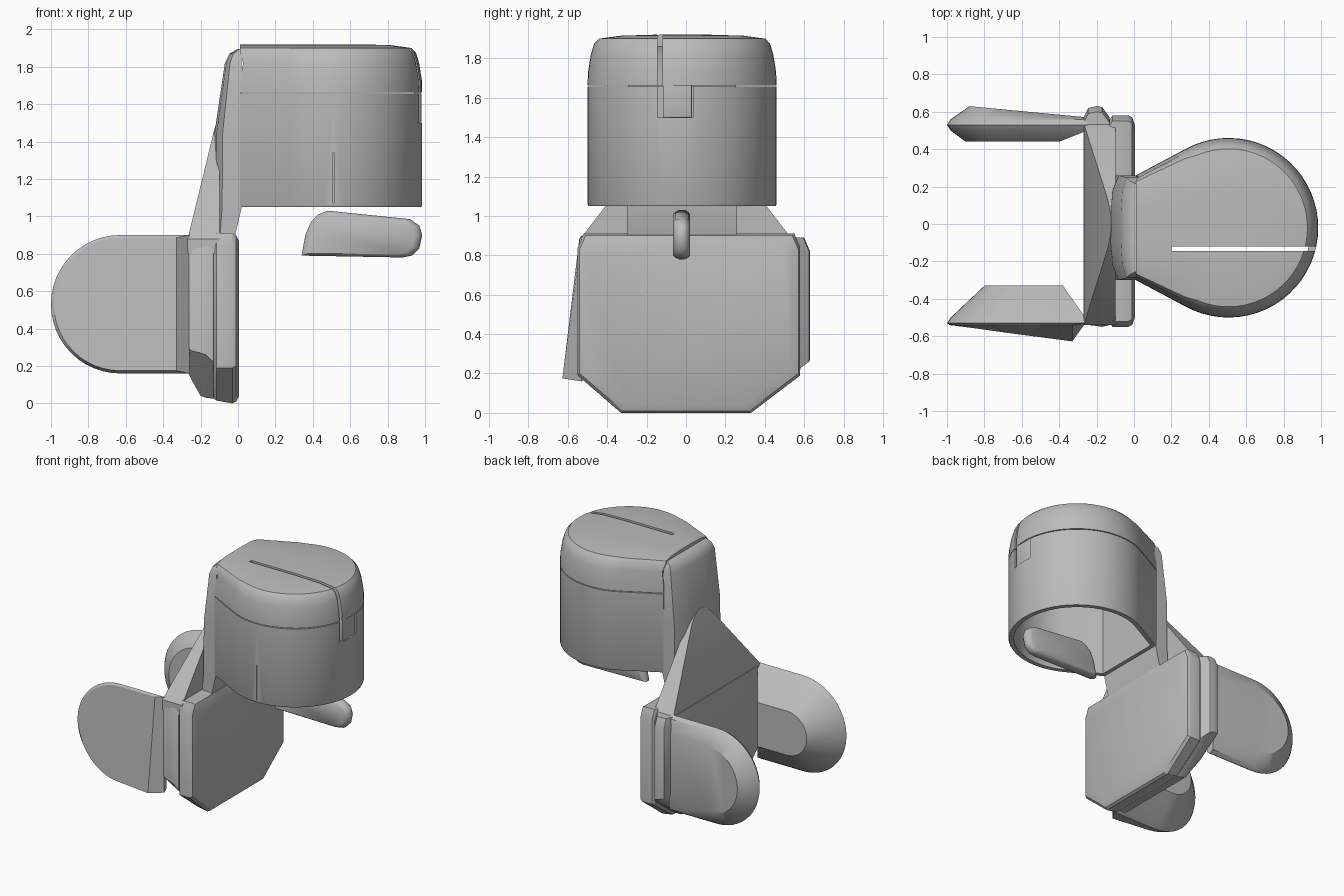
import bpy, bmesh, math
from mathutils import Vector

cube = bpy.data.objects.get("Cube")
if cube:
    bpy.data.objects.remove(cube, do_unlink=True)

grey = bpy.data.materials.new("plain grey")
grey.use_nodes = True
GREY = (0.5, 0.5, 0.5, 1)
grey.diffuse_color = GREY
grey.node_tree.nodes["Principled BSDF"].inputs["Base Color"].default_value = GREY


def activate(ob):
    bpy.ops.object.select_all(action='DESELECT')
    ob.select_set(True)
    bpy.context.view_layer.objects.active = ob


def loft(name, rings, bevel=0.0):
    """Closed skin through equal-sized rings of points, capped at both ends."""
    bm = bmesh.new()
    loops = [[bm.verts.new(p) for p in ring] for ring in rings]
    for a, b in zip(loops, loops[1:]):
        for i in range(len(a)):
            j = (i + 1) % len(a)
            bm.faces.new((a[i], a[j], b[j], b[i]))
    bm.faces.new(loops[0])
    bm.faces.new(loops[-1])
    bmesh.ops.recalc_face_normals(bm, faces=bm.faces)
    mesh = bpy.data.meshes.new(name)
    bm.to_mesh(mesh)
    bm.free()
    mesh.materials.append(grey)
    ob = bpy.data.objects.new(name, mesh)
    bpy.context.collection.objects.link(ob)
    if bevel:
        mod = ob.modifiers.new("soft_edges", 'BEVEL')
        mod.width, mod.segments, mod.limit_method = bevel, 3, 'ANGLE'
        activate(ob)
        bpy.ops.object.modifier_apply(modifier=mod.name)
    return ob


def box(name, x, y, z, bevel=0.0):
    ring = [(x[0], y[0]), (x[1], y[0]), (x[1], y[1]), (x[0], y[1])]
    return loft(name, [[(px, py, h) for px, py in ring] for h in z], bevel)


def cut(ob, x, y, z):
    cutter = box("cutter", x, y, z)
    cutter.hide_render = True
    mod = ob.modifiers.new("cut", 'BOOLEAN')
    mod.operation, mod.object, mod.solver = 'DIFFERENCE', cutter, 'EXACT'
    activate(ob)
    bpy.ops.object.modifier_apply(modifier=mod.name)
    bpy.data.objects.remove(cutter, do_unlink=True)


def smooth(ob, angle=32):
    activate(ob)
    bpy.ops.object.shade_smooth_by_angle(angle=math.radians(angle))


# Teardrop housing outline
CX, CY, R = 0.505, -0.02, 0.48
outline = [(0.01, -0.3)]
for i in range(41):
    a = math.radians(-119 + 238 * i / 40)
    outline.append((CX + R * math.cos(a), CY + R * math.sin(a)))
outline.append((0.01, 0.26))


def tear(scale, z, pin=False):
    ring = []
    for x, y in outline:
        sx = 1 if pin and x < 0.3 else scale
        ring.append((CX + (x - CX) * sx, CY + (y - CY) * scale, z))
    return ring


# Hollow lower housing, a tube open at the bottom
body = loft("housing_body", [tear(0.92, 1.05), tear(0.99, 1.05), tear(1, 1.06),
                             tear(1, 1.657), tear(0.92, 1.657), tear(0.92, 1.05)])
bm = bmesh.new()
bm.from_mesh(body.data)
bm.faces.ensure_lookup_table()
caps = [f for f in bm.faces if len(f.verts) > 4]
bmesh.ops.delete(bm, geom=caps, context='FACES_ONLY')
bmesh.ops.remove_doubles(bm, verts=bm.verts, dist=0.0005)
bmesh.ops.recalc_face_normals(bm, faces=bm.faces)
bm.to_mesh(body.data)
bm.free()
cut(body, (0.85, 1.1), (-0.145, 0.035), (1.5, 1.75))
cut(body, (0.507, 0.514), (-0.55, -0.485), (1.07, 1.34))
smooth(body)

# Domed hollow lid with a slit
lid = loft("housing_lid", [tear(0.88, 1.86), tear(0.92, 1.82), tear(0.92, 1.663),
                           tear(1, 1.663), tear(0.995, 1.73), tear(0.965, 1.82),
                           tear(0.93, 1.875, True), tear(0.88, 1.9, True),
                           tear(0.65, 1.915, True), tear(0.3, 1.92, True)])
cut(lid, (0.2, 1.1), (-0.145, -0.12), (1.6, 2.0))
smooth(lid)

# Latch tongue hanging from the lid
smooth(box("lid_tongue", (0.94, 0.975), (-0.118, 0.03), (1.5, 1.69), 0.005))

# Neck joining the housing to the mount
neck_rings = []
for z, back, front, s in ((0.88, -0.13, -0.02, 1), (1.05, -0.13, 0.02, 1),
                          (1.45, -0.125, 0.02, 1), (1.82, -0.07, 0.02, 0.96),
                          (1.87, -0.045, 0.02, 0.9), (1.895, 0.0, 0.03, 0.84)):
    c = (front - back) * 0.3
    ring = [(front, -0.28), (back + c, -0.28), (back + c * 0.25, -0.2), (back, -0.08),
            (back, 0.08), (back + c * 0.25, 0.2), (back + c, 0.28), (front, 0.28)]
    neck_rings.append([(x, CY + y * s, z) for x, y in ring])
smooth(loft("neck", neck_rings), 40)


# Eight-sided plates of the mount
def octagon(x, left, right, low, foot, top, side):
    pts = [(left + 0.03, top), (left, top - 0.07), (left, side), (-foot, low),
           (foot, low), (right, side), (right, top - 0.07), (right - 0.03, top)]
    return [(x, y, z) for y, z in pts]


smooth(loft("front_plate", [octagon(-0.13, -0.53, 0.56, 0.025, 0.31, 0.9, 0.2),
                            octagon(-0.115, -0.55, 0.58, 0.015, 0.33, 0.91, 0.19),
                            octagon(-0.03, -0.55, 0.58, 0.0, 0.33, 0.91, 0.19),
                            octagon(-0.01, -0.54, 0.57, 0.01, 0.32, 0.9, 0.2),
                            octagon(0.005, -0.5, 0.53, 0.04, 0.3, 0.87, 0.22)]))
smooth(loft("rear_plate", [octagon(-0.27, -0.53, 0.57, 0.17, 0.4, 0.89, 0.3),
                           octagon(-0.245, -0.54, 0.62, 0.12, 0.36, 0.89, 0.28),
                           octagon(-0.2, -0.545, 0.63, 0.04, 0.32, 0.89, 0.27),
                           octagon(-0.17, -0.55, 0.625, 0.03, 0.32, 0.89, 0.26),
                           octagon(-0.13, -0.54, 0.57, 0.025, 0.31, 0.89, 0.22)]))

# Sloping gusset rising from the rear plate to the neck
gusset = []
for z, back, half in ((0.8, -0.269, 0.54), (0.88, -0.269, 0.54), (1.41, -0.14, 0.13),
                      (1.46, -0.128, 0.07), (1.48, -0.122, 0.02)):
    gusset.append([(back, -half, z), (-0.1, -half, z), (-0.1, half, z), (back, half, z)])
smooth(loft("gusset", gusset), 20)


# Rounded side paddles, lofted through outlines that shrink towards each face
def paddle_outline(inset, end, depth):
    zc, r = 0.53, 0.37 - inset
    pts = [(end, zc - r)]
    for i in range(25):
        a = math.radians(-90 - 180 * i / 24)
        pts.append((-0.63 + r * math.cos(a), zc + r * math.sin(a)))
    pts.append((end, zc + r))
    return [(x, depth(x, z), z) for x, z in pts]


def flat(y):
    return lambda x, z: y


smooth(loft("back_paddle", [
    paddle_outline(0.1, -0.4, flat(0.44)),
    paddle_outline(0.02, -0.25, flat(0.5)),
    paddle_outline(0.0, -0.25, flat(0.53)),
    paddle_outline(0.02, -0.25, flat(0.56)),
    paddle_outline(0.12, -0.25, lambda x, z: 0.63 - 0.095 * (x + 0.88))]))
smooth(loft("front_paddle", [
    paddle_outline(0.2, -0.38, flat(-0.33)),
    paddle_outline(0.02, -0.26, flat(-0.5)),
    paddle_outline(0.0, -0.26, flat(-0.53)),
    paddle_outline(0.015, -0.33,
                   lambda x, z: -0.54 - 0.18 * (x + 1) * max(0, 0.9 - z))]))

# Trigger-like lever below the housing
lever = [(0.34, 0.79), (0.36, 0.9), (0.39, 0.97), (0.43, 1.01), (0.48, 1.03),
         (0.92, 0.985), (0.97, 0.95), (0.985, 0.9), (0.97, 0.83), (0.93, 0.79), (0.88, 0.78)]
lever_rings = []
for y, s in ((-0.065, 0.82), (-0.055, 0.92), (-0.035, 1), (-0.005, 1), (0.012, 0.92), (0.02, 0.82)):
    grow = 0.13 * (1 - s)
    ring = []
    for x, z in lever:
        d = Vector((0.665 - x, 0.9 - z)).normalized() * grow * 1.6
        ring.append((x + d.x, y, z + d.y))
    lever_rings.append(ring)
smooth(loft("lever", lever_rings), 45)
